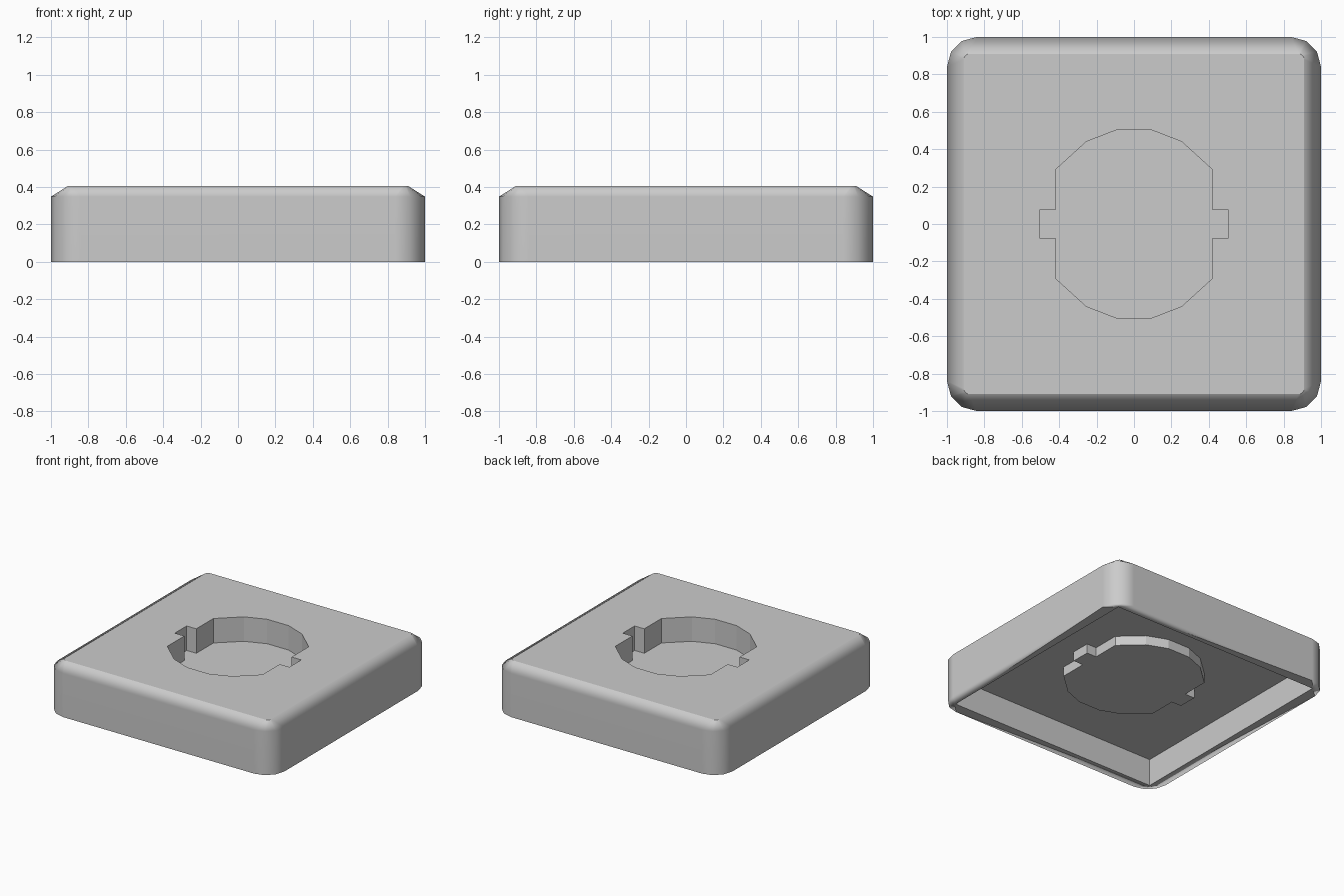
import bpy
import bmesh
from math import cos, sin, radians

default = bpy.data.objects.get("Cube")
if default:
    bpy.data.objects.remove(default, do_unlink=True)

# Main heights
TOP, SHOULDER, CEILING, PIT_FLOOR, BOSS = 0.405, 0.348, 0.215, 0.21, 0.14

grey = bpy.data.materials.new("plain grey")
grey.use_nodes = True
colour = (0.6, 0.6, 0.6, 1)
grey.diffuse_color = colour
grey.node_tree.nodes["Principled BSDF"].inputs["Base Color"].default_value = colour

bm = bmesh.new()


def ring(points, z):
    """Closed loop of vertices at one height."""
    return [bm.verts.new((x, y, z)) for x, y in points]


def rounded_square(half, radius, steps=3):
    c = half - radius
    pts = []
    for quarter, (sx, sy) in enumerate([(1, 1), (-1, 1), (-1, -1), (1, -1)]):
        for i in range(steps + 1):
            a = radians(90 * (quarter + i / steps))
            pts.append((sx * c + radius * cos(a), sy * c + radius * sin(a)))
    return pts


def band(a, b):
    """Strip of quads between two matching loops."""
    n = len(a)
    return [bm.faces.new((a[i], a[(i + 1) % n], b[(i + 1) % n], b[i])) for i in range(n)]


def loop_edges(loop):
    edges = []
    for i, v in enumerate(loop):
        w = loop[(i + 1) % len(loop)]
        edges.append(bm.edges.get((v, w)) or bm.edges.new((v, w)))
    return edges


def plate_between(outer, inner):
    """Flat plate with a hole."""
    bmesh.ops.triangle_fill(bm, use_beauty=True, use_dissolve=False,
                            edges=loop_edges(outer) + loop_edges(inner))


# Outline of the keyed recess: one quarter, mirrored twice
half = [(0.505, 0.075), (0.42, 0.075), (0.42, 0.29), (0.255, 0.44), (0.095, 0.502)]
half = half + [(-x, y) for x, y in reversed(half)]
key = half + [(x, -y) for x, y in reversed(half)]

outline = rounded_square(1.0, 0.16)
square = [(s * 0.914, t * 0.914) for s, t in [(1, 1), (-1, 1), (-1, -1), (1, -1)]]

# Outer wall and sloped shoulder
base = ring(outline, 0)
shoulder = ring(outline, SHOULDER)
top = ring(rounded_square(0.91, 0.03), TOP)
smooth_faces = band(base, shoulder) + band(shoulder, top)

# Top with its recess
pit_top, pit_floor = ring(key, TOP), ring(key, PIT_FLOOR)
band(pit_top, pit_floor)
bm.faces.new(pit_floor)
plate_between(top, pit_top)

# Hollow underside with the recess showing as a boss
rim, ceiling = ring(square, 0), ring(square, CEILING)
band(rim, ceiling)
boss_top, boss_end = ring(key, CEILING), ring(key, BOSS)
band(boss_top, boss_end)
bm.faces.new(boss_end)
plate_between(ceiling, boss_top)
plate_between(base, rim)

bmesh.ops.recalc_face_normals(bm, faces=bm.faces)

# Smooth only the outer skin and let it run onto the bottom rim
bm.normal_update()
skin = set(smooth_faces)
for f in bm.faces:
    on_rim = all(v.co.z < 0.001 for v in f.verts)
    f.smooth = f in skin or on_rim
for e in bm.edges:
    joins_skin = any(f in skin for f in e.link_faces)
    at_top = all(v.co.z > TOP - 0.001 for v in e.verts)
    e.smooth = joins_skin and not at_top

mesh = bpy.data.meshes.new("tile_body")
bm.to_mesh(mesh)
bm.free()
mesh.materials.append(grey)
tile = bpy.data.objects.new("tile_body", mesh)
bpy.context.collection.objects.link(tile)

# Keep the big walls flat and the shading on the slopes
weighted = tile.modifiers.new("weighted_normals", "WEIGHTED_NORMAL")
weighted.keep_sharp = True
weighted.weight = 90
